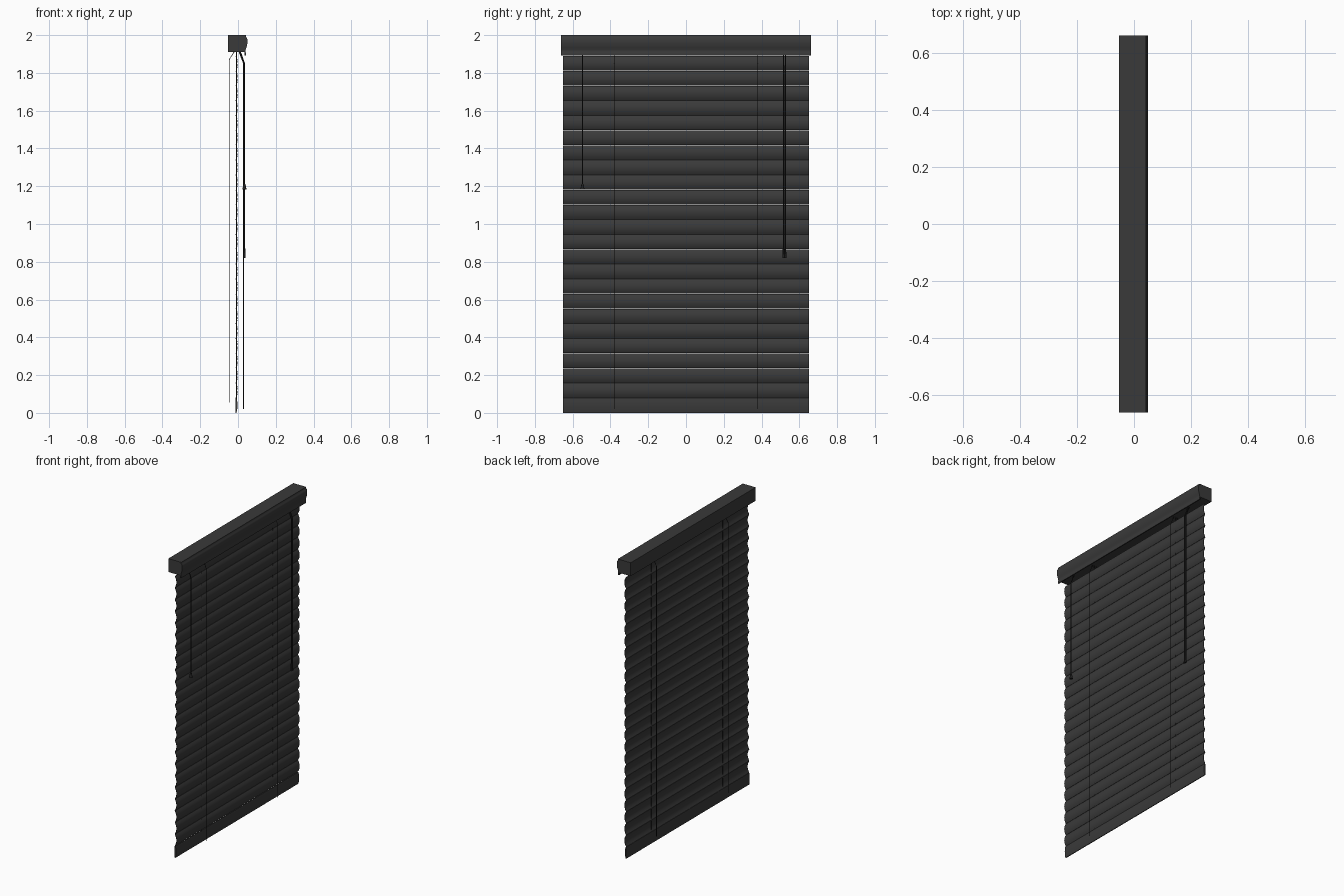
import bpy
import bmesh
import math
from mathutils import Vector

cube = bpy.data.objects.get("Cube")
if cube:
    bpy.data.objects.remove(cube, do_unlink=True)


def make_material(name, level):
    mat = bpy.data.materials.new(name)
    mat.use_nodes = True
    colour = (level, level, level, 1.0)
    mat.diffuse_color = colour
    mat.node_tree.nodes["Principled BSDF"].inputs["Base Color"].default_value = colour
    return mat


charcoal = make_material("charcoal", 0.042)
cord_black = make_material("cord_black", 0.014)


def add_object(name, bm, mat, smooth=True):
    bmesh.ops.recalc_face_normals(bm, faces=bm.faces)
    mesh = bpy.data.meshes.new(name)
    bm.to_mesh(mesh)
    bm.free()
    mesh.materials.append(mat)
    obj = bpy.data.objects.new(name, mesh)
    bpy.context.collection.objects.link(obj)
    if smooth:
        bpy.ops.object.select_all(action="DESELECT")
        obj.select_set(True)
        bpy.context.view_layer.objects.active = obj
        bpy.ops.object.shade_smooth_by_angle(angle=math.radians(40))
    return obj


def extrude_profile(name, profile, half_width, smooth=True):
    """Closed (x, z) outline drawn out along y."""
    bm = bmesh.new()
    face = bm.faces.new([bm.verts.new((x, -half_width, z)) for x, z in profile])
    result = bmesh.ops.extrude_face_region(bm, geom=[face])
    moved = [v for v in result["geom"] if isinstance(v, bmesh.types.BMVert)]
    bmesh.ops.translate(bm, verts=moved, vec=(0, 2 * half_width, 0))
    return add_object(name, bm, charcoal, smooth)


def tube(name, points, radius, sides=6):
    """Round cord following a path of points."""
    bm = bmesh.new()
    for a, b in zip(points, points[1:]):
        a, b = Vector(a), Vector(b)
        matrix = (b - a).to_track_quat("Z", "Y").to_matrix().to_4x4()
        matrix.translation = (a + b) / 2
        bmesh.ops.create_cone(bm, cap_ends=True, segments=sides, radius1=radius,
                              radius2=radius, depth=(b - a).length, matrix=matrix)
    return add_object(name, bm, cord_black)


def tassel(name, x, y, bottom, height, r_bottom, r_top):
    bm = bmesh.new()
    bmesh.ops.create_cone(bm, cap_ends=True, segments=12, radius1=r_bottom,
                          radius2=r_top, depth=height)
    bmesh.ops.translate(bm, verts=bm.verts, vec=(x, y, bottom + height / 2))
    return add_object(name, bm, cord_black)


# Headrail and its moulded valance
RAIL_HALF = 0.6625
extrude_profile("headrail", [(-0.053, 1.91), (0.036, 1.91), (0.036, 2.0), (-0.053, 2.0)],
                RAIL_HALF, False)
extrude_profile("valance", [
    (0.034, 1.893), (0.041, 1.893), (0.042, 1.905), (0.039, 1.912), (0.040, 1.922),
    (0.044, 1.932), (0.048, 1.945), (0.050, 1.96), (0.050, 1.975), (0.047, 1.985),
    (0.042, 1.991), (0.042, 2.0), (0.034, 2.0)], RAIL_HALF)

# Curved slats, bowed towards +x
SLAT_HALF = 0.652
PITCH = 0.0787
RAIL_TOP = 0.079
CHORD = 0.0775
STEPS = 8


def bow(t):
    return 0.012 * (1 - (2 * t - 1) ** 2)


for i in range(23):
    base = RAIL_TOP + 0.001 + i * PITCH
    ts = [k / STEPS for k in range(STEPS + 1)]
    front = [(-0.011 + bow(t), base + t * CHORD) for t in ts]
    back = [(x - 0.002, z) for x, z in reversed(front)]
    extrude_profile(f"slat_{i + 1}", front + back, SLAT_HALF)

# Bottom rail
extrude_profile("bottom_rail", [
    (-0.013, 0.0), (-0.008, 0.0), (-0.004, 0.02), (-0.003, 0.04),
    (-0.004, 0.06), (-0.008, 0.078), (-0.013, 0.078)], SLAT_HALF)

# Ladder cords in front of and behind the slats
for side, y in (("right", -0.38), ("left", 0.38)):
    tube(f"front_ladder_cord_{side}",
         [(0.005, y, 1.912), (0.029, y, 1.85), (0.029, y, 0.02)], 0.0017)
    tube(f"back_ladder_cord_{side}",
         [(-0.02, y, 1.912), (-0.047, y, 1.87), (-0.047, y, 0.055)], 0.0017)
    tube(f"lift_cord_{side}", [(-0.008, y, 1.912), (-0.008, y, 0.03)], 0.0017)

# Pull cords with tassels
for n, y in enumerate((0.516, 0.526)):
    tube(f"pull_cord_{n + 1}",
         [(0.008, y, 1.912), (0.035, y, 1.84), (0.035, y, 0.85)], 0.0035)
    tassel(f"pull_tassel_{n + 1}", 0.035, y, 0.82, 0.05, 0.006, 0.004)

# Tilt cord with its knob
tube("tilt_cord", [(0.012, -0.548, 1.912), (0.034, -0.548, 1.85), (0.034, -0.548, 1.2)], 0.003)
tassel("tilt_knob", 0.034, -0.548, 1.183, 0.03, 0.011, 0.005)
